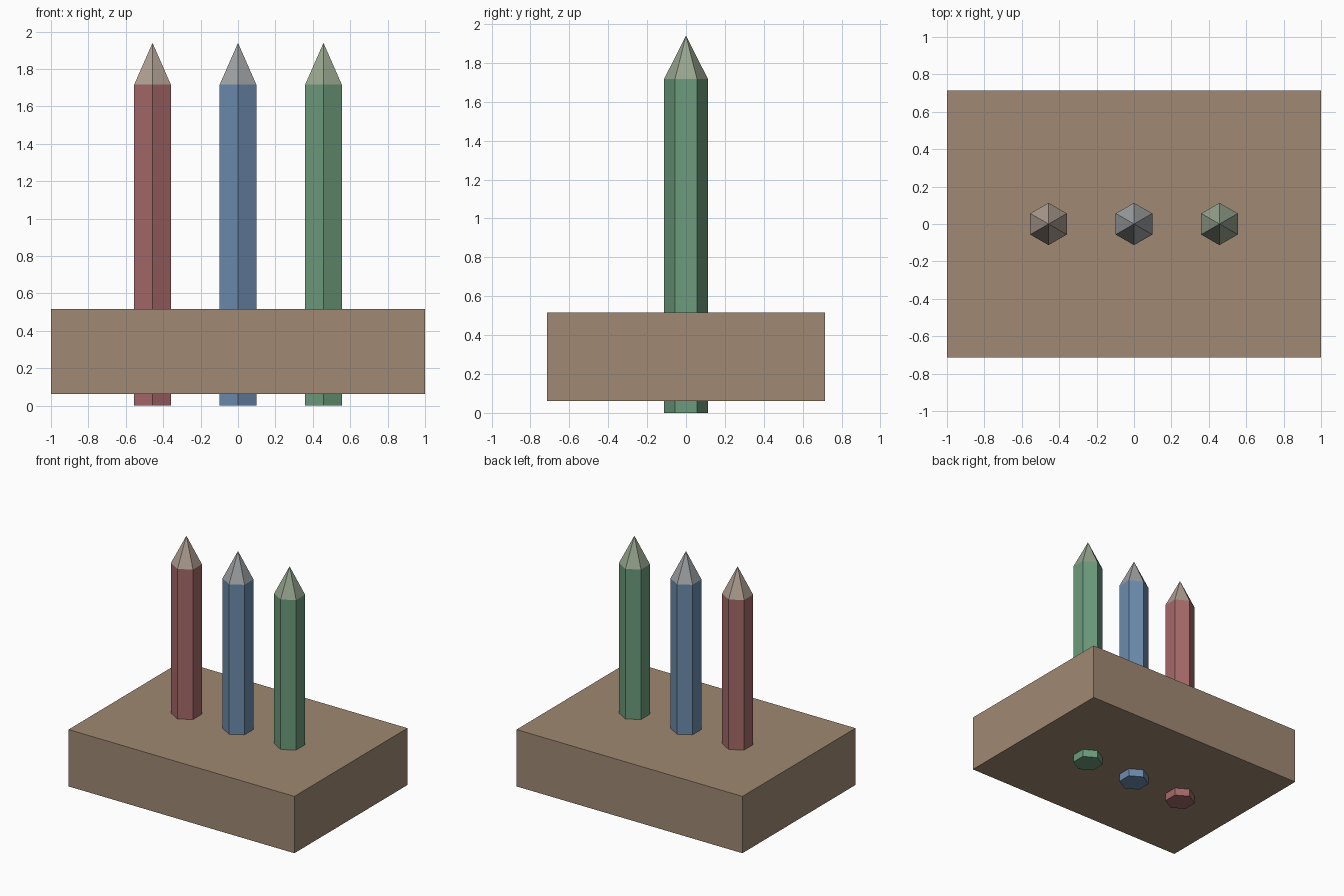
import bpy, bmesh, math

if "Cube" in bpy.data.objects:
    bpy.data.objects.remove(bpy.data.objects["Cube"])


def material(name, rgb):
    mat = bpy.data.materials.new(name)
    mat.diffuse_color = (*rgb, 1)
    mat.use_nodes = True
    mat.node_tree.nodes["Principled BSDF"].inputs["Base Color"].default_value = mat.diffuse_color
    return mat


def finish(bm, name, mats):
    bmesh.ops.recalc_face_normals(bm, faces=bm.faces[:])
    mesh = bpy.data.meshes.new(name)
    bm.to_mesh(mesh)
    bm.free()
    for mat in mats:
        mesh.materials.append(mat)
    obj = bpy.data.objects.new(name, mesh)
    bpy.context.collection.objects.link(obj)
    return obj


# Wooden holder block
bm = bmesh.new()
bmesh.ops.create_cube(bm, size=1)
bmesh.ops.scale(bm, vec=(2, 1.43, 0.455), verts=bm.verts[:])
holder = finish(bm, "holder_block", [material("holder_wood", (0.35, 0.25, 0.17))])
holder.location.z = 0.289

# Hexagonal pencils, corners facing front and back
RADIUS, SHOULDER, TIP = 0.113, 1.717, 1.94


def pencil(name, x, rgb, tip_rgb):
    bm = bmesh.new()
    angles = [math.radians(90 + 60 * i) for i in range(6)]
    low, high = [[bm.verts.new((RADIUS * math.cos(a), RADIUS * math.sin(a), z))
                  for a in angles] for z in (0, SHOULDER)]
    apex = bm.verts.new((0, 0, TIP))
    bm.faces.new(low[::-1])
    for i in range(6):
        j = (i + 1) % 6
        bm.faces.new((low[i], low[j], high[j], high[i]))
        bm.faces.new((high[i], high[j], apex)).material_index = 1
    obj = finish(bm, name, [material(name + "_paint", rgb),
                            material(name + "_tip", tip_rgb)])
    obj.location.x = x


pencil("red_pencil", -0.457, (0.38, 0.14, 0.14), (0.42, 0.34, 0.28))
pencil("blue_pencil", 0, (0.15, 0.26, 0.42), (0.34, 0.35, 0.36))
pencil("green_pencil", 0.457, (0.15, 0.33, 0.20), (0.31, 0.37, 0.27))
